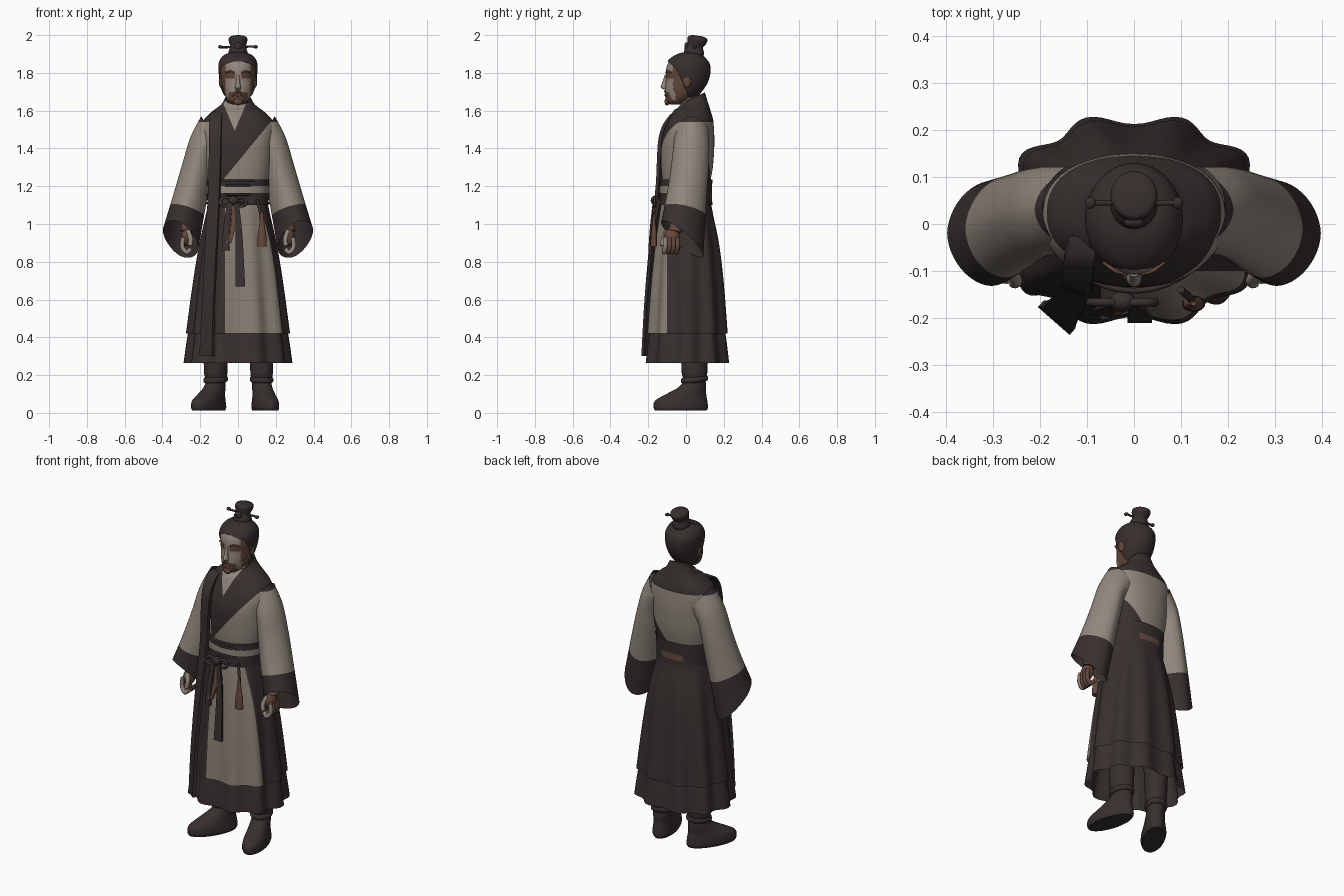
import bpy, bmesh, math
from mathutils import Vector

if "Cube" in bpy.data.objects:
    bpy.data.objects.remove(bpy.data.objects["Cube"], do_unlink=True)

def material(name, *rgb):
    m = bpy.data.materials.new(name)
    m.use_nodes = True
    m.diffuse_color = (*rgb, 1)
    m.node_tree.nodes["Principled BSDF"].inputs["Base Color"].default_value = (*rgb, 1)
    return m

DARK = material("dark cloth", .039, .029, .028)
LINEN = material("pale linen", .285, .245, .205)
PANEL = material("skirt linen", .245, .21, .17)
BROWN = material("brown skin and leather", .13, .065, .045)
SKIN = material("pale skin", .29, .24, .2)
HAIR = material("dark hair", .038, .028, .027)
SIDES = ((1, "left"), (-1, "right"))

def finish(name, bm, mats, angle=40):
    bmesh.ops.recalc_face_normals(bm, faces=bm.faces)
    me = bpy.data.meshes.new(name)
    bm.to_mesh(me)
    bm.free()
    for m in mats:
        me.materials.append(m)
    for p in me.polygons:
        p.use_smooth = True
    me.set_sharp_from_angle(angle=math.radians(angle))
    ob = bpy.data.objects.new(name, me)
    bpy.context.collection.objects.link(ob)
    return ob

def spline(rows, sub):
    """Smooth interpolation through rows of equal-length tuples."""
    out = []
    for i in range(len(rows) - 1):
        a, b, c, d = (rows[max(0, min(len(rows) - 1, i + k))] for k in (-1, 0, 1, 2))
        for t in (j / sub for j in range(sub)):
            out.append([q + t / 2 * (r - p + t * (2 * p - 5 * q + 4 * r - s + t * (3 * (q - r) + s - p)))
                        for p, q, r, s in zip(a, b, c, d)])
    return out + [list(rows[-1])]

def ring(z, half, front, back, wave=0.0, tilt=0.0):
    return (0, (front + back) / 2, z, half, (back - front) / 2, 0, tilt, wave)

def disc(x, y, z, rx, ry, tx=0.0, ty=0.0):
    return (x, y, z, rx, ry, tx, ty, 0)

def loft(name, rows, mats, n=48, sub=5, power=2.0, caps=False, side=1, cuts=(), rule=None, drop=None):
    """Skin oval rings; cut along planes, trim faces, then colour faces by a rule."""
    bm = bmesh.new()
    loops = []
    for cx, cy, cz, rx, ry, tx, ty, wave in spline(rows, sub):
        loops.append([])
        for a in (math.tau * k / n for k in range(n)):
            c, s = math.cos(a), math.sin(a)
            w = 1 + wave * math.cos(10 * (a - math.pi / 2) + math.pi)
            dx = rx * w * math.copysign(abs(c) ** (2 / power), c)
            dy = ry * w * math.copysign(abs(s) ** (2 / power), s)
            loops[-1].append(bm.verts.new((side * (cx + dx), cy + dy, cz + tx * dx + ty * dy)))
    for lo, hi in zip(loops, loops[1:]):
        for k in range(n):
            bm.faces.new((lo[k], lo[k - 1], hi[k - 1], hi[k]))
    if caps:
        bm.faces.new(loops[0])
        bm.faces.new(loops[-1])
    for co, no in cuts:
        bmesh.ops.bisect_plane(bm, geom=bm.verts[:] + bm.edges[:] + bm.faces[:], plane_co=co, plane_no=no, dist=1e-5)
    if drop:
        bmesh.ops.delete(bm, geom=[f for f in bm.faces if drop(f.calc_center_median())], context="FACES")
    if rule:
        for f in bm.faces:
            f.material_index = rule(f.calc_center_median())
    return finish(name, bm, mats)

def ribbon(name, points, mat, thick=0.012):
    """Flat strip through (x, y, z, width, yaw) points."""
    bm = bmesh.new()
    loops = []
    for x, y, z, w, yaw in spline(points, 5):
        d = Vector((math.cos(yaw), math.sin(yaw), 0)) * w / 2
        t = Vector((-math.sin(yaw), math.cos(yaw), 0)) * thick / 2
        loops.append([bm.verts.new(Vector((x, y, z)) + p) for p in (-d - t, d - t, d + t, t - d)])
    for lo, hi in zip(loops, loops[1:]):
        for k in range(4):
            bm.faces.new((lo[k - 1], lo[k], hi[k], hi[k - 1]))
    bm.faces.new(loops[0])
    bm.faces.new(loops[-1])
    finish(name, bm, [mat])

def tube(name, points, radius, mat):
    cu = bpy.data.curves.new(name, "CURVE")
    cu.dimensions, cu.bevel_depth, cu.bevel_resolution, cu.use_fill_caps = "3D", radius, 3, True
    sp = cu.splines.new("POLY")
    path = spline(points, 5)
    sp.points.add(len(path) - 1)
    for p, co in zip(sp.points, path):
        p.co = (*co, 1)
    cu.materials.append(mat)
    bpy.context.collection.objects.link(bpy.data.objects.new(name, cu))

def ball(name, loc, size, mat):
    bm = bmesh.new()
    bmesh.ops.create_uvsphere(bm, u_segments=20, v_segments=12, radius=1)
    bmesh.ops.scale(bm, vec=size, verts=bm.verts)
    bmesh.ops.translate(bm, vec=loc, verts=bm.verts)
    finish(name, bm, [mat], 80)

# Jacket body: dark yoke, crossed collar band, open neck and dark lower back on the left
def jacket_rule(p):
    d = 1.63 - p.z
    if p.y < .02 and -.075 + .42 * d < p.x < .04 - .42 * d:
        return 2
    band = p.y < 0 and p.x > -.1 and p.z > 1.33 + 1.22 * p.x
    low_back = p.y > 0 and p.z < 1.18 + 1.2 * p.x
    return int(p.z > 1.54 or band or low_back)

loft("jacket", [ring(1.08, .15, -.12, .125), ring(1.18, .155, -.122, .122), ring(1.3, .175, -.132, .142),
                ring(1.42, .185, -.133, .15), ring(1.5, .195, -.115, .148), ring(1.555, .178, -.09, .143),
                ring(1.6, .132, -.065, .13), ring(1.63, .09, -.045, .115, 0, .2), ring(1.665, .066, -.03, .1, 0, .5)],
     [LINEN, DARK, SKIN], n=64, power=2.3, rule=jacket_rule,
     cuts=[((0, 0, 1.54), (0, 0, 1)), ((0, 0, 1.33), (-1.22, 0, 1)), ((-.1, 0, 0), (1, 0, 0)),
           ((-.075, 0, 1.63), (1, 0, .42)), ((.04, 0, 1.63), (1, 0, -.42)), ((0, 0, 1.18), (-1.2, 0, 1))])

# Sleeves with wide dark cuffs, forearms and loosely closed hands
for s, tag in SIDES:
    loft(tag + "_sleeve", [disc(.135, .032, 1.48, .06, .09, 1.5), disc(.188, .027, 1.405, .063, .095, .9),
                           disc(.22, .018, 1.28, .075, .1, .5), disc(.255, .002, 1.13, .085, .105, .4, -.2),
                           disc(.304, -.02, .92, .094, .112, .5, -.8)],
         [LINEN, DARK], side=s, power=1.8,
         rule=lambda p: int(p.z > 1.54 or p.z < 1.08 + .3 * (s * p.x - .3) - .2 * p.y),
         cuts=[((0, 0, 1.54), (0, 0, 1)), ((s * .3, 0, 1.08), (-.3 * s, .2, 1))])
    tube(tag + "_forearm", [(s * .25, -.02, 1.12), (s * .27, -.06, .96)], .035, BROWN)
    ball(tag + "_palm", (s * .27, -.075, .93), (.03, .042, .048), BROWN)
    for i in range(4):
        y = -.11 + .022 * i
        tube(f"{tag}_finger_{i + 1}", [(s * .29, y, .93), (s * .295, y, .88), (s * .272, y - .005, .85),
                                       (s * .25, y, .868)], .0125, BROWN if i else SKIN)
    tube(tag + "_thumb", [(s * .265, -.1, .965), (s * .25, -.12, .92), (s * .255, -.125, .885)], .0125, SKIN)

# Pleated overskirt with pale front panel, and the underskirt showing below its hem
loft("overskirt", [ring(1.15, .15, -.125, .125), ring(1.05, .168, -.142, .145, .012), ring(.9, .198, -.162, .175, .03),
                   ring(.7, .228, -.182, .198, .042), ring(.42, .262, -.202, .218, .052)],
     [DARK, PANEL], n=120, power=2.25, rule=lambda p: int(p.x > -.07 and p.y < -.1),
     cuts=[((-.07, 0, 0), (1, 0, 0)), ((0, -.1, 0), (0, 1, 0))])
loft("underskirt", [ring(.6, .21, -.165, .175, .04), ring(.43, .25, -.19, .205, .052), ring(.265, .273, -.21, .225, .055)],
     [DARK], n=120, power=2.25)

# Waist sash: dark, pale and dark again in front, with a leather patch behind
def sash_rule(p):
    if p.y > 0:
        return 2 if abs(p.x) < .07 and 1.13 < p.z < 1.165 else 0
    return int(1.165 < p.z < 1.2)

loft("waist_sash", [ring(1.1, .162, -.143, .14), ring(1.16, .164, -.14, .137), ring(1.235, .168, -.14, .14)],
     [DARK, LINEN, BROWN], n=64, power=2.3, sub=2, rule=sash_rule,
     cuts=[((0, 0, z), (0, 0, 1)) for z in (1.13, 1.165, 1.2)] + [((x, 0, 0), (1, 0, 0)) for x in (-.07, .07)])
for i, z in enumerate((1.11, 1.155, 1.205, 1.23)):
    arc = [math.pi * (1 + a / 8) for a in range(9)]
    tube(f"sash_cord_{i + 1}", [(.164 * math.cos(a), .142 * math.sin(a), z) for a in arc], .006, DARK)

# Long shoulder strap, knot, hanging ribbons and tassel
ribbon("shoulder_strap", [(-.108, -.035, 1.595, .06, 0), (-.118, -.08, 1.57, .064, -.1), (-.12, -.128, 1.46, .064, -.25),
                          (-.125, -.14, 1.2, .064, -.4), (-.137, -.165, .95, .068, -.5),
                          (-.155, -.19, .6, .075, -.65), (-.165, -.2, .3, .09, -.72)], DARK, .018)
ball("sash_knot", (-.025, -.165, 1.125), (.028, .022, .024), DARK)
for s, tag in SIDES:
    tube(tag + "_bow_loop", [(-.025 + s * x, -.167, z) for x, z in
                             ((0, 1.13), (.05, 1.14), (.07, 1.11), (.04, 1.095), (0, 1.12))], .009, DARK)
ribbon("long_ribbon", [(-.01, -.17, 1.12, .025, 0), (.005, -.18, .95, .035, 0), (.012, -.205, .67, .052, 0)], DARK)
ribbon("short_ribbon", [(-.04, -.17, 1.12, .025, 0), (-.058, -.18, 1, .035, -.2), (-.066, -.19, .86, .04, -.2)], DARK)
ribbon("brown_ribbon", [(-.03, -.165, 1.1, .02, 0), (-.025, -.175, 1, .025, 0), (-.05, -.19, .9, .03, 0)], BROWN)
tube("tassel_cord", [(.1, -.14, 1.13), (.12, -.158, 1.05), (.127, -.165, .95)], .008, DARK)
loft("tassel", [disc(.127, -.17, z, r, r * .7) for z, r in ((1.07, .006), (.98, .016), (.95, .022), (.88, .025))],
     [BROWN], n=16, caps=True)

# Head: one shape for the face, a slightly larger trimmed one for the hair
HEAD = [ring(1.632, .028, -.085, -.03), ring(1.65, .05, -.105, .01), ring(1.68, .068, -.11, .055),
        ring(1.72, .081, -.11, .09), ring(1.76, .088, -.106, .112), ring(1.8, .093, -.107, .122),
        ring(1.84, .094, -.1, .12), ring(1.87, .083, -.08, .1), ring(1.893, .057, -.04, .07), ring(1.903, .01, 0, .02)]

def face_rule(p):
    x = abs(p.x)
    eyes = 1.768 < p.z < 1.8 and .016 < x < .07
    beard = p.z < 1.698 and x < .05
    return int(p.y > -.055 or eyes or beard or x > .066)

loft("face", HEAD, [SKIN, BROWN], n=72, sub=8, caps=True, rule=face_rule)
loft("hair", [(x, y * 1.06, 1.78 + (z - 1.78) * 1.07, rx * 1.1, ry * 1.06, 0, 0, 0) for x, y, z, rx, ry, *_ in HEAD],
     [HAIR], n=96, sub=8, caps=True,
     drop=lambda c: c.z < max(1.67, min(1.862 - 4 * c.x ** 2, 1.74 - 2.2 * (c.y + .015))))
loft("neck", [disc(0, .01, 1.56, .062, .06), disc(0, .02, 1.63, .05, .052), disc(0, .025, 1.72, .05, .052)],
     [BROWN, SKIN], n=32, rule=lambda p: int(p.y < 0 and p.z < 1.64))
loft("nose", [disc(0, -.106, 1.79, .008, .006), disc(0, -.113, 1.75, .011, .012), disc(0, -.116, 1.725, .016, .018),
              disc(0, -.11, 1.712, .012, .008)], [SKIN], n=16, caps=True)
ball("lips", (0, -.109, 1.683), (.022, .006, .007), BROWN)
tube("moustache", [(x, y, z) for x, y, z in ((-.032, -.1, 1.675), (-.015, -.109, 1.698), (0, -.112, 1.702),
                                             (.015, -.109, 1.698), (.032, -.1, 1.675))], .005, BROWN)
ball("chin_beard", (0, -.1, 1.648), (.024, .014, .02), BROWN)
for s, tag in SIDES:
    tube(tag + "_eyebrow", [(s * .018, -.105, 1.8), (s * .04, -.099, 1.808), (s * .065, -.08, 1.802)], .005, BROWN)
    ball(tag + "_ear", (s * .09, .005, 1.755), (.012, .022, .034), BROWN)
    ball(tag + "_hairpin_end", (s * .093, .045, 1.938), (.012, .013, .009), HAIR)

# Topknot with its band and pin
loft("topknot", [disc(0, y, z, r, r * 1.05, 0, -.15) for y, z, r in (
    (.04, 1.885, .042), (.042, 1.905, .05), (.045, 1.925, .046), (.048, 1.94, .04), (.055, 1.955, .045),
    (.06, 1.975, .05), (.062, 1.99, .044), (.062, 1.997, .02))], [HAIR], n=32, caps=True)
tube("hairpin", [(-.1, .045, 1.935), (.1, .045, 1.94)], .006, HAIR)
ball("topknot_clasp", (0, .003, 1.94), (.022, .012, .022), HAIR)

# Boots with ankle ties, toes turned out
BOOT = [disc(0, -.075, .012, .06, .14), disc(0, -.075, .03, .066, .148), disc(0, -.073, .065, .062, .142),
        disc(0, -.045, .1, .055, .108), disc(0, -.012, .135, .052, .075), disc(0, 0, .17, .05, .06),
        disc(0, 0, .2, .058, .066), disc(0, 0, .24, .06, .07), disc(0, 0, .5, .07, .08)]
TIE = [disc(0, 0, z, r, r + .01, 0, .1) for z, r in ((.16, .05), (.168, .061), (.185, .061), (.193, .05))]
for x, tag, turn in ((.125, "left", .26), (-.118, "right", -.52)):
    for ob in (loft(tag + "_boot", BOOT, [DARK], n=40, caps=True), loft(tag + "_ankle_tie", TIE, [DARK], n=32, sub=3)):
        ob.location = (x, .045, 0)
        ob.rotation_euler.z = turn
